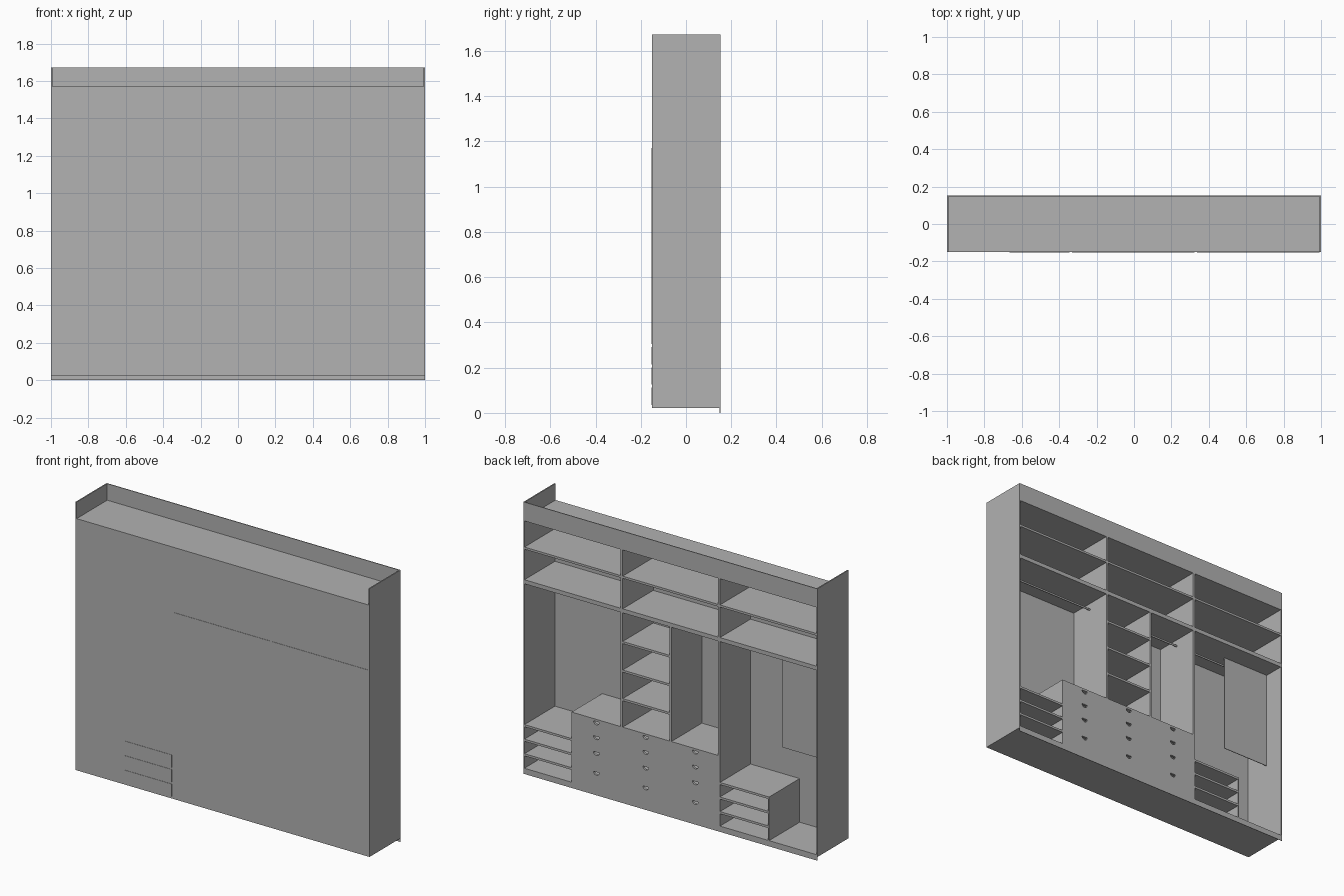
import bpy, bmesh, math

cube = bpy.data.objects.get("Cube")
if cube:
    bpy.data.objects.remove(cube, do_unlink=True)

# Single grey board finish
grey = bpy.data.materials.new("board_grey")
grey.use_nodes = True
colour = (0.445, 0.445, 0.445, 1)
grey.diffuse_color = colour
grey.node_tree.nodes["Principled BSDF"].inputs["Base Color"].default_value = colour

BACK, OPEN = -0.15, 0.152      # depth of the carcass
BASE, TOP = 0.022, 1.57        # underside and deck height
T, THIN = 0.0135, 0.007        # board thicknesses
DIV = 0.331                    # divider centre line
HANG = 1.17                    # ceiling of hanging spaces
WORK = 0.467                   # top of drawer block
CUBBY = 0.304                  # top of low shelf units
BLOCK = 0.672                  # outer side of drawer block


def finish(name, bm):
    bmesh.ops.recalc_face_normals(bm, faces=bm.faces)
    mesh = bpy.data.meshes.new(name)
    bm.to_mesh(mesh)
    bm.free()
    mesh.materials.append(grey)
    ob = bpy.data.objects.new(name, mesh)
    bpy.context.collection.objects.link(ob)
    return ob


def board(name, x, z, y=(BACK, OPEN)):
    bm = bmesh.new()
    bmesh.ops.create_cube(bm, size=1)
    for v in bm.verts:
        v.co = [r[0] if c < 0 else r[1] for c, r in zip(v.co, (x, y, z))]
    return finish(name, bm)


def shelf(name, x0, x1, top, t=T):
    return board(name, (x0, x1), (top - t, top))


def upright(name, x, z0, z1, t=T):
    return board(name, (x - t / 2, x + t / 2), (z0, z1))


def drawer_front(name, cx, width, z0, z1, r=0.02):
    # rectangle with a half-round finger notch in its top edge
    pts = [(cx - width / 2, z0), (cx + width / 2, z0), (cx + width / 2, z1)]
    pts += [(cx + r * math.cos(a), z1 - r * math.sin(a))
            for a in (math.pi * i / 10 for i in range(11))]
    pts += [(cx - width / 2, z1)]
    bm = bmesh.new()
    face = bm.faces.new([bm.verts.new((x, OPEN, z)) for x, z in pts])
    ext = bmesh.ops.extrude_face_region(bm, geom=[face])
    for v in ext["geom"]:
        if isinstance(v, bmesh.types.BMVert):
            v.co.y -= T
    return finish(name, bm)


def rail(name, x0, x1, z=1.13, r=0.006):
    bpy.ops.mesh.primitive_cylinder_add(
        vertices=16, radius=r, depth=x1 - x0,
        location=((x0 + x1) / 2, 0, z), rotation=(0, math.pi / 2, 0))
    ob = bpy.context.object
    ob.name = name
    ob.data.materials.append(grey)
    bpy.ops.object.shade_smooth_by_angle()


# Carcass
for side, s in (("left", 1), ("right", -1)):
    upright(side + "_end_panel", s * (1 - THIN / 2), BASE, 1.672, THIN)
board("rear_panel", (-1, 1), (BASE, TOP), (BACK, BACK + 0.005))
shelf("top_deck", -1, 1, TOP)
shelf("bottom_board", -1, 1, BASE + T)
board("top_fascia", (-1, 1), (TOP - T, 1.672), (OPEN - 0.005, OPEN))
board("plinth", (-1, 1), (0, BASE), (OPEN - 0.003, OPEN))

# Upper storage rows
shelf("upper_shelf", -1, 1, 1.396)
shelf("lower_storage_shelf", -1, 1, HANG + 0.025, 0.025)
upright("left_divider", DIV, WORK - T, TOP - T)
upright("right_divider", -DIV, BASE, TOP - T)

# Central shelves beside the short hanging space
upright("middle_divider", 0, WORK, HANG)
step = (HANG - WORK) / 4
for i in (1, 2, 3):
    shelf(f"middle_shelf_{i}", 0, DIV, WORK + step * i)

# Low shelf units
gap = (CUBBY - BASE - T) / 3
for i in (1, 2, 3):
    z = BASE + T + gap * i
    shelf(f"left_low_shelf_{i}", BLOCK, 1, z)
    shelf(f"right_low_shelf_{i}", -BLOCK, -DIV, z)
upright("right_low_side", -BLOCK + THIN / 2, BASE, CUBBY, THIN)

# Drawer block
shelf("drawer_top", -DIV, BLOCK, WORK)
upright("drawer_block_side", BLOCK - THIN / 2, BASE, WORK, THIN)
width = (BLOCK + DIV + T / 2) / 3
levels = [BASE, 0.143, 0.265, 0.362, WORK - T]
for col in range(3):
    cx = BLOCK - width * (col + 0.5)
    for row, (z0, z1) in enumerate(zip(levels, levels[1:])):
        drawer_front(f"drawer_front_{col}_{row}", cx, width, z0, z1)
        board(f"drawer_base_{col}_{row}", (cx - width * 0.47, cx + width * 0.47),
              (z0 + T, z0 + T + THIN), (BACK + 0.01, OPEN - T))

# Hanging rails
rail("left_rail", DIV, 1 - THIN)
rail("middle_rail", -DIV, 0)
rail("right_rail", -1 + THIN, -DIV)

# Upright pane in the right hanging space
board("hanging_pane", (-1, -BLOCK), (0.56, HANG), (0.019, 0.023))

# Thin backing plates behind the compartments
plates = {
    "left_backing": ((DIV + T / 2, 1 - THIN), (WORK, HANG)),
    "left_lower_backing": ((BLOCK - THIN, 1 - THIN), (CUBBY, WORK)),
    "middle_backing": ((-DIV, DIV - T / 2), (WORK, HANG)),
}
for i in range(3):
    z = BASE + T + gap * i
    plates[f"low_backing_{i}"] = ((-BLOCK + THIN, -DIV - T), (z, z + gap - T))
for name, (x, z) in plates.items():
    board(name, x, z, (BACK - 0.002, BACK))
